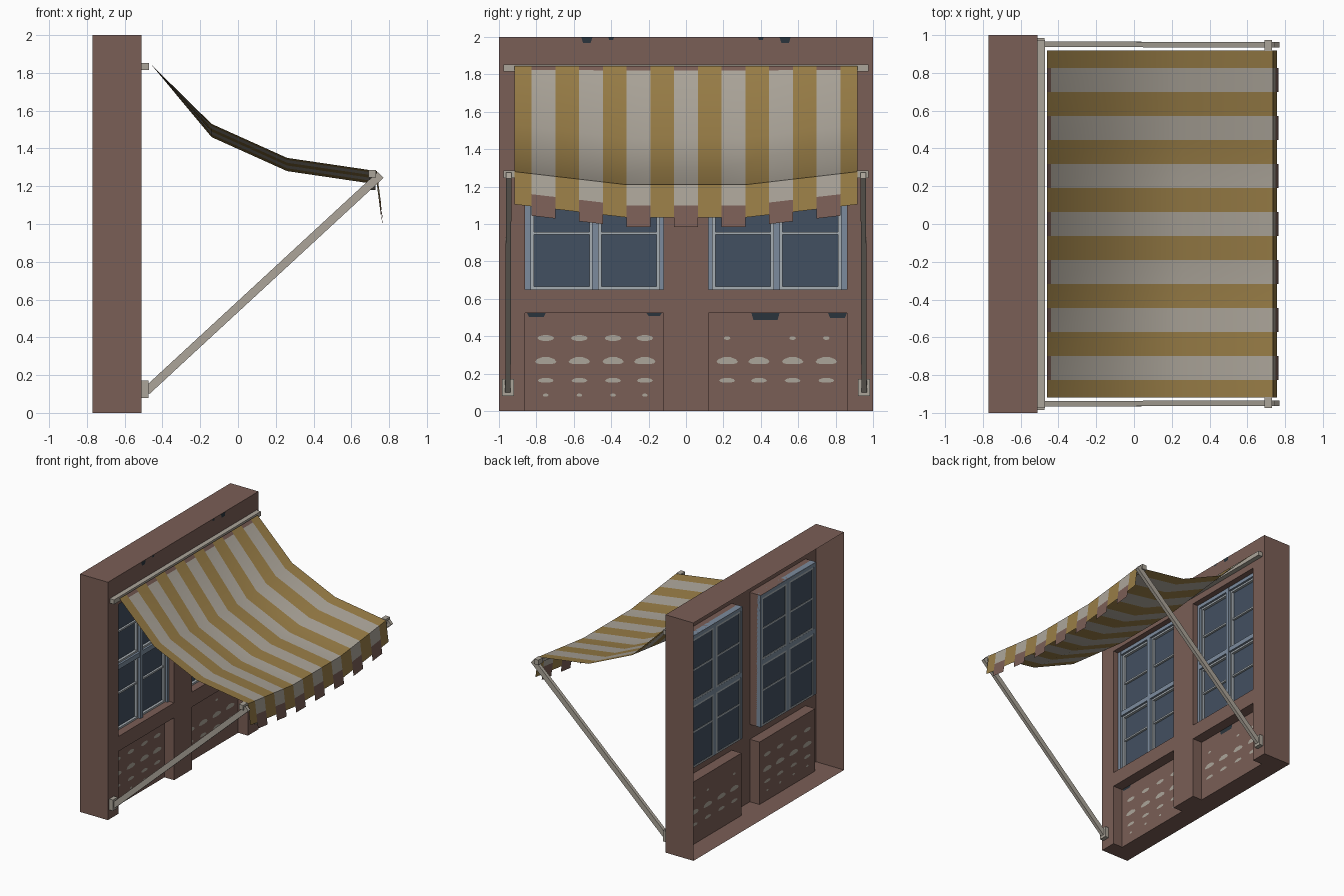
import bpy, bmesh, math
from mathutils import Vector

if "Cube" in bpy.data.objects:
    bpy.data.objects.remove(bpy.data.objects["Cube"])


def mat(name, c):
    m = bpy.data.materials.new(name)
    m.diffuse_color = (*c, 1)
    m.use_nodes = True
    m.node_tree.nodes["Principled BSDF"].inputs["Base Color"].default_value = m.diffuse_color
    return m


BROWN = mat("brown_wall", (0.195, 0.112, 0.092))
CREAM = mat("cream", (0.41, 0.375, 0.32))
YELLOW = mat("mustard", (0.315, 0.205, 0.062))
GLASS = mat("dark_blue_glass", (0.055, 0.08, 0.12))
BLUE = mat("grey_blue_frame", (0.20, 0.26, 0.34))
PALE = mat("pale_grey", (0.38, 0.42, 0.45))
NAVY = mat("navy_chip", (0.023, 0.034, 0.045))


def mesh_object(name, bm, mats):
    me = bpy.data.meshes.new(name)
    bm.to_mesh(me)
    bm.free()
    for m in mats:
        me.materials.append(m)
    ob = bpy.data.objects.new(name, me)
    bpy.context.collection.objects.link(ob)
    return ob


def add_face(bm, pts, mi=0):
    f = bm.faces.new([bm.verts.new(p) for p in pts])
    f.material_index = mi
    return f


def add_box(bm, x0, x1, y0, y1, z0, z1):
    r = bmesh.ops.create_cube(bm, size=1)["verts"]
    for v in r:
        v.co = ((x0 + x1) / 2 + v.co.x * (x1 - x0),
                (y0 + y1) / 2 + v.co.y * (y1 - y0),
                (z0 + z1) / 2 + v.co.z * (z1 - z0))


def add_beam(bm, a, b, wy, h):
    # square bar from a to b
    a, b = Vector(a), Vector(b)
    d = (b - a).normalized()
    u = Vector((0, 1, 0)) if abs(d.y) < 0.5 else Vector((1, 0, 0))
    n = d.cross(u).normalized()
    u = n.cross(d)
    r = bmesh.ops.create_cube(bm, size=1)["verts"]
    for v in r:
        v.co = (a + b) / 2 + d * v.co.x * (b - a).length + u * v.co.y * wy + n * v.co.z * h
    bmesh.ops.recalc_face_normals(bm, faces=bm.faces)


# ---- wall shell, open at the back, with window and panel recesses
XF, XB = -0.51, -0.77
WD, PD = 0.10, 0.09
Y0, Y1 = 0.12, 0.86
Z_PANEL, Z_SILL, Z_HEAD = 0.525, 0.65, 1.76
ys = [-1, -Y1, -Y0, Y0, Y1, 1]
zs = [0, Z_PANEL, Z_SILL, Z_HEAD, 2]
bm = bmesh.new()
for i in range(5):
    a, b = ys[i], ys[i + 1]
    hole = i in (1, 3)
    for j in range(4):
        c, d = zs[j], zs[j + 1]
        if not (hole and j in (0, 2)):
            add_face(bm, [(XF, a, c), (XF, b, c), (XF, b, d), (XF, a, d)])
            continue
        # recess sides; the panel also gets a back
        xr = XF - (PD if j == 0 else WD)
        for y in (a, b):
            add_face(bm, [(XF, y, c), (xr, y, c), (xr, y, d), (XF, y, d)])
        add_face(bm, [(XF, a, d), (xr, a, d), (xr, b, d), (XF, b, d)])
        if j == 0:
            add_face(bm, [(xr, a, c), (xr, b, c), (xr, b, d), (xr, a, d)])
        else:
            add_face(bm, [(XF, a, c), (xr, a, c), (xr, b, c), (XF, b, c)])
    xe = XF - PD if hole else XF
    add_face(bm, [(xe, a, 0), (XB, a, 0), (XB, b, 0), (xe, b, 0)])
    add_face(bm, [(XF, a, 2), (XF, b, 2), (XB, b, 2), (XB, a, 2)])
for y in (-1, 1):
    add_face(bm, [(XF, y, 0), (XB, y, 0), (XB, y, 2), (XF, y, 2)])
bmesh.ops.remove_doubles(bm, verts=bm.verts, dist=0.0005)
bmesh.ops.recalc_face_normals(bm, faces=bm.faces)
mesh_object("wall_shell", bm, [BROWN])

# ---- windows
XG = XF - WD + 0.008
for s, side in ((-1, "left"), (1, "right")):
    def ybox(b, x0, x1, a, c, z0, z1):
        add_box(b, x0, x1, min(s * a, s * c), max(s * a, s * c), z0, z1)
    g = bmesh.new()
    ybox(g, XG - 0.003, XG + 0.003, Y0, Y1, Z_SILL, Z_HEAD)
    mesh_object("glass_" + side, g, [GLASS])
    f = bmesh.new()
    ybox(f, XG - 0.007, XG + 0.045, Y0, 0.142, Z_SILL, Z_HEAD)
    ybox(f, XG - 0.007, XG + 0.045, 0.828, Y1, Z_SILL, Z_HEAD)
    ybox(f, XG - 0.007, XG + 0.045, 0.468, 0.502, Z_SILL, Z_HEAD)
    ybox(f, XG - 0.007, XG + 0.043, Y0, Y1, 1.17, 1.21)
    ybox(f, XG - 0.007, XG + 0.043, Y0, Y1, 1.73, Z_HEAD)
    mesh_object("window_frame_" + side, f, [BLUE])
    p = bmesh.new()
    for a, b in ((0.142, 0.468), (0.502, 0.828)):
        for c, d, m in ((Z_SILL, 1.17, 0.95), (1.21, 1.73, 1.47)):
            x0, x1, w = XG - 0.006, XG + 0.025, 0.015
            ybox(p, x0, x1, a, a + w, c, d)
            ybox(p, x0, x1, b - w, b, c, d)
            ybox(p, x0, x1, a, b, c, c + w)
            ybox(p, x0, x1, a, b, d - w, d)
            ybox(p, x0, x1 - 0.005, a, b, m - 0.007, m + 0.007)
    mesh_object("window_sash_" + side, p, [PALE])

# ---- worn paint spots on the panels (seen from both sides) and chips on the wall
spots, chips = bmesh.new(), bmesh.new()


def blob(y, z, w, h, bend=0.0):
    n = 10
    for x in (XF - PD + 0.003, XF - PD - 0.003):
        pts = []
        for k in range(n):
            t = 2 * math.pi * k / n
            pts.append((x, y + w / 2 * math.cos(t),
                        z + h / 2 * math.sin(t) - bend * math.cos(t) ** 2))
        add_face(spots, pts)


XP = XF - PD + 0.003
for s in (-1, 1):
    big = s < 0
    for y in (0.22, 0.39, 0.57, 0.75):
        if big or y != 0.39:
            blob(s * y, 0.39, 0.09 if big else 0.035, 0.032 if big else 0.02)
        blob(s * y, 0.27, 0.115, 0.04, 0.007)
        blob(s * y, 0.165, 0.085, 0.027, 0.003)
        if big:
            blob(s * y, 0.085, 0.03, 0.018)
    cuts = ((0.75, 0.85, 0.02), (0.13, 0.21, 0.015)) if big else ((0.35, 0.5, 0.035), (0.76, 0.86, 0.025))
    for a, b, h in cuts:
        add_face(chips, [(XP, s * a, 0.523), (XP, s * b, 0.523),
                         (XP, s * (b - 0.01), 0.523 - h), (XP, s * (a + 0.01), 0.523 - h)])
    for y, w, h in ((0.53, 0.06, 0.032), (0.4, 0.03, 0.016)):
        x, z = XF + 0.002, 1.999
        add_face(chips, [(x, s * y - w / 2, z), (x, s * y + w / 2, z),
                         (x, s * y + w / 3, z - h), (x, s * y - w / 3, z - h)])
mesh_object("panel_paint_spots", spots, [CREAM])
mesh_object("wall_chips", chips, [NAVY])

# ---- striped canopy cloth with hanging valance
half = [0.0635 + 0.127 * k for k in range(7)] + [0.918]
edges = [-v for v in reversed(half)] + half
KINK, SAG = 0.3175, 0.07


def sag(y):
    return SAG * min(1, (0.918 - abs(y)) / (0.918 - KINK))


prof = [(-0.46, 1.845, 0), (-0.44, 1.825, 0.06), (-0.14, 1.53, 1),
        (0.26, 1.35, 1), (0.735, 1.28, 1)]
bm = bmesh.new()
for i in range(len(edges) - 1):
    a, b = edges[i], edges[i + 1]
    yellow = i % 2 == 0
    for k in range(len(prof) - 1):
        (x0, z0, s0), (x1, z1, s1) = prof[k], prof[k + 1]
        mi = 1 if yellow else (2 if k == 0 else 0)
        add_face(bm, [(x0, a, z0 - s0 * sag(a)), (x1, a, z1 - s1 * sag(a)),
                      (x1, b, z1 - s1 * sag(b)), (x0, b, z0 - s0 * sag(b))], mi)
    drops = [(0, 0.175, 1)] if yellow else [(0, 0.11, 0), (0.11, 0.225, 2)]
    for d0, d1, mi in drops:
        xa, xb = 0.735 + d0 * 0.13, 0.735 + d1 * 0.13
        add_face(bm, [(xa, a, 1.28 - sag(a) - d0), (xb, a, 1.28 - sag(a) - d1),
                      (xb, b, 1.28 - sag(b) - d1), (xa, b, 1.28 - sag(b) - d0)], mi)
bmesh.ops.remove_doubles(bm, verts=bm.verts, dist=0.0005)
canopy = mesh_object("striped_canopy", bm, [CREAM, YELLOW, BROWN])
bpy.context.view_layer.objects.active = canopy
canopy.select_set(True)
bpy.ops.object.shade_smooth_by_angle(angle=math.radians(45))

# ---- metal rails, arms and brackets
bm = bmesh.new()
add_box(bm, XF, -0.47, -0.975, 0.975, 1.815, 1.853)
mesh_object("wall_rail", bm, [CREAM])
bm = bmesh.new()
pts = [(0.712, y, 1.262 - sag(y)) for y in (-0.918, -KINK, KINK, 0.918)]
for a, b in zip(pts, pts[1:]):
    add_beam(bm, a, b, 0.03, 0.026)
for s in (-1, 1):
    add_box(bm, 0.69, 0.731, s * 0.945 - 0.03, s * 0.945 + 0.03, 1.245, 1.287)
mesh_object("front_rail", bm, [CREAM])
for s, side in ((-1, "left"), (1, "right")):
    bm = bmesh.new()
    add_beam(bm, (-0.485, s * 0.952, 0.115), (0.755, s * 0.948, 1.26), 0.029, 0.044)
    mesh_object("support_arm_" + side, bm, [CREAM])
    bm = bmesh.new()
    add_box(bm, XF, -0.475, s * 0.952 - 0.032, s * 0.952 + 0.032, 0.08, 0.172)
    mesh_object("arm_bracket_" + side, bm, [CREAM])
